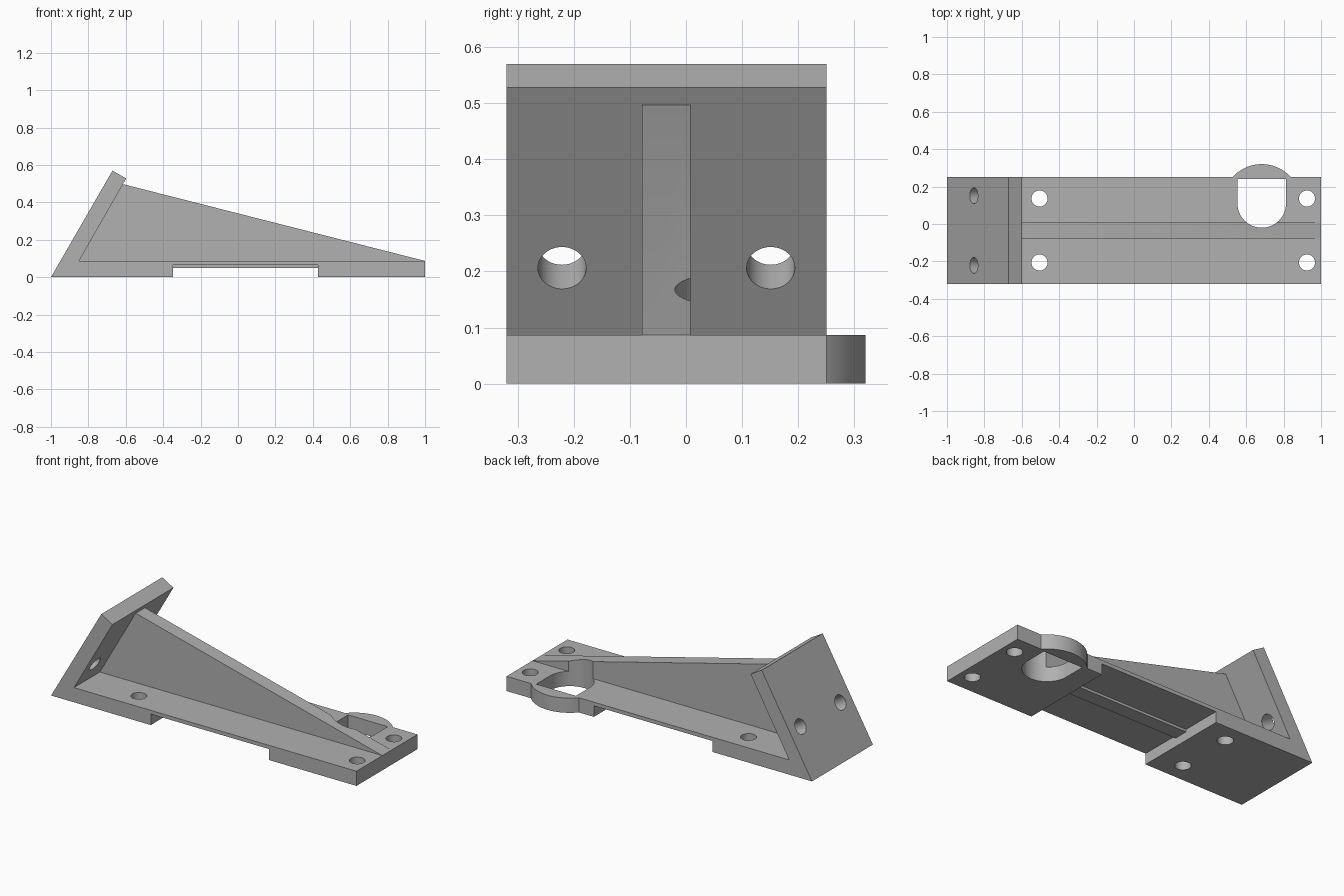
import bpy, bmesh, math
from mathutils import Matrix, Vector

cube = bpy.data.objects.get("Cube")
if cube:
    bpy.data.objects.remove(cube, do_unlink=True)

grey = bpy.data.materials.new("plain grey")
grey.use_nodes = True
colour = (0.44, 0.44, 0.44, 1)
grey.diffuse_color = colour
grey.node_tree.nodes["Principled BSDF"].inputs["Base Color"].default_value = colour

MID_Y = -0.035       # centre line of the bracket
HALF_Y = 0.285
BASE_TOP = 0.087
POCKET = (0.683, 0.11)


def prism(name, points, direction):
    """Extrude a closed outline along a direction."""
    bm = bmesh.new()
    face = bm.faces.new([bm.verts.new(p) for p in points])
    result = bmesh.ops.extrude_face_region(bm, geom=[face])
    verts = [v for v in result["geom"] if isinstance(v, bmesh.types.BMVert)]
    bmesh.ops.translate(bm, verts=verts, vec=direction)
    bmesh.ops.recalc_face_normals(bm, faces=bm.faces)
    mesh = bpy.data.meshes.new(name)
    bm.to_mesh(mesh)
    bm.free()
    mesh.materials.append(grey)
    obj = bpy.data.objects.new(name, mesh)
    bpy.context.collection.objects.link(obj)
    return obj


def side_prism(name, outline, half_width):
    return prism(name, [(x, MID_Y - half_width, z) for x, z in outline],
                 (0, 2 * half_width, 0))


def cylinder(name, centre, axis, radius, length, sides=48):
    axis = Vector(axis).normalized()
    turn = axis.to_track_quat('Z', 'Y').to_matrix()
    start = Vector(centre) - axis * length / 2
    ring = [start + turn @ Vector((radius * math.cos(a), radius * math.sin(a), 0))
            for a in (2 * math.pi * i / sides for i in range(sides))]
    return prism(name, ring, axis * length)


def combine(target, other, operation):
    """Apply a boolean and discard the helper."""
    mod = target.modifiers.new(operation, 'BOOLEAN')
    mod.operation = operation
    mod.solver = 'EXACT'
    mod.object = other
    other.hide_render = True
    bpy.context.view_layer.objects.active = target
    bpy.ops.object.modifier_apply(modifier=mod.name)
    bpy.data.objects.remove(other, do_unlink=True)


# Notched base and leaning plate in one side profile
bracket = side_prism("angled_bracket", [
    (-1, 0), (-0.347, 0), (-0.347, 0.065), (0.428, 0.065), (0.428, 0), (1, 0),
    (1, BASE_TOP), (-0.85, BASE_TOP), (-0.598, 0.528), (-0.671, 0.57)], HALF_Y)

# Central stiffening rib
rib = side_prism("rib", [(-0.9, 0.05), (1, 0.05), (1, BASE_TOP),
                         (-0.613, 0.497), (-0.65, 0.497)], 0.043)
combine(bracket, rib, 'UNION')

# Round boss bulging from the back edge
boss = cylinder("boss", (*POCKET, BASE_TOP / 2), (0, 0, 1), 0.21, BASE_TOP, 96)
combine(bracket, boss, 'UNION')

# U-shaped pocket through the boss and the side of the rib
r = 0.13
px, py = POCKET
outline = [(px + r * math.cos(a), py + r * math.sin(a), -0.1)
           for a in (math.pi + math.pi * i / 32 for i in range(33))]
outline += [(px + r, py + r, -0.1), (px - r, py + r, -0.1)]
combine(bracket, prism("pocket_cutter", outline, (0, 0, 0.6)), 'DIFFERENCE')

# Screw holes in the base and in the leaning plate
for side in (-1, 1):
    for x in (-0.505, 0.925):
        hole = cylinder("base_hole_cutter", (x, MID_Y + side * 0.171, 0.05),
                        (0, 0, 1), 0.043, 0.2)
        combine(bracket, hole, 'DIFFERENCE')
    hole = cylinder("plate_hole_cutter", (-0.818, MID_Y + side * 0.186, 0.227),
                    (math.sqrt(3), 0, -1), 0.043, 0.2)
    combine(bracket, hole, 'DIFFERENCE')

# Smooth the round walls, keep the machined edges sharp
bpy.ops.object.select_all(action='DESELECT')
bracket.select_set(True)
bpy.context.view_layer.objects.active = bracket
bpy.ops.object.shade_smooth_by_angle(angle=math.radians(20))
